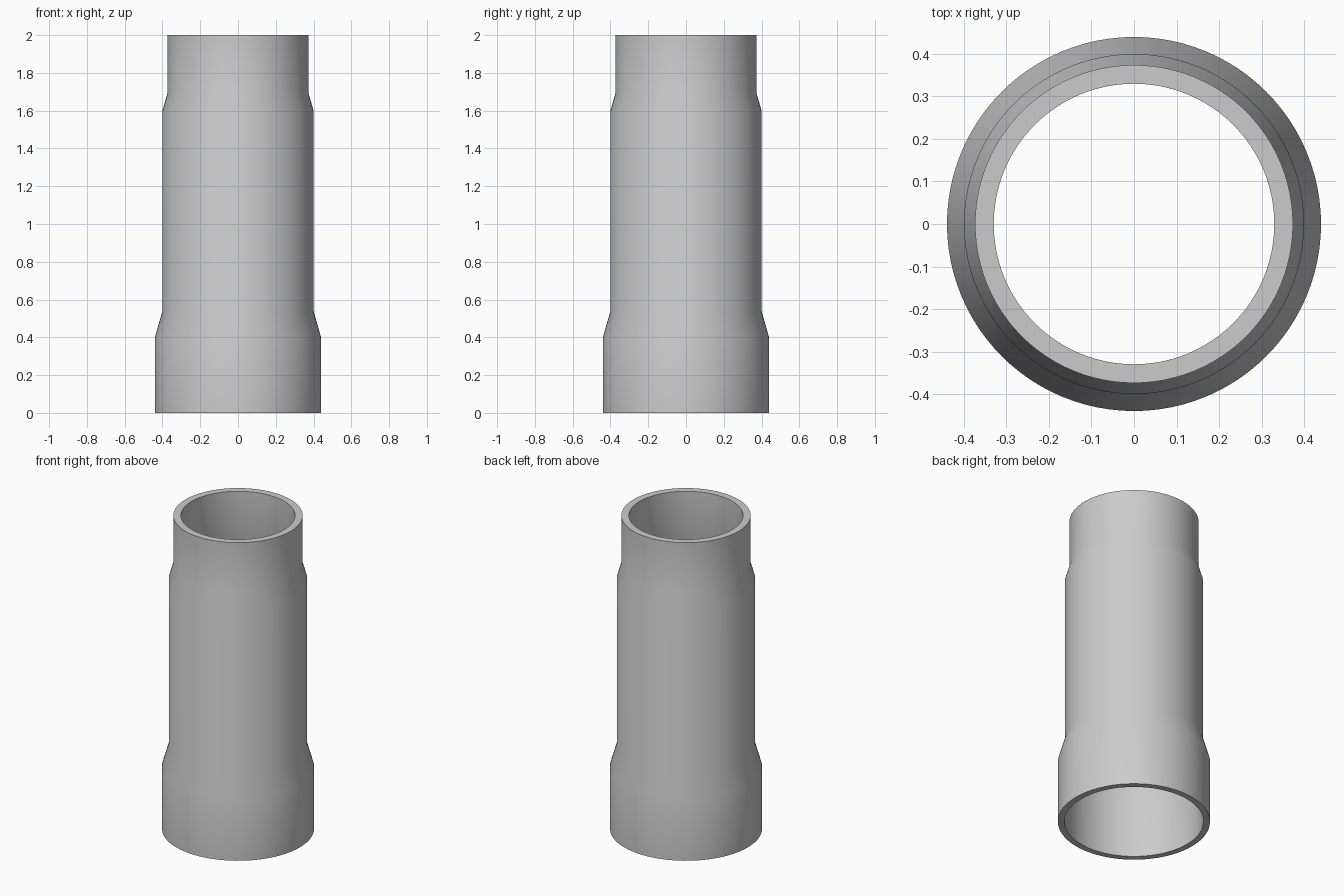
import bpy
import bmesh
import math
from mathutils import Vector

cube = bpy.data.objects.get("Cube")
if cube:
    bpy.data.objects.remove(cube, do_unlink=True)

SEGMENTS = 96

# Plain grey plastic
grey = bpy.data.materials.new("plain_grey")
grey.use_nodes = True
colour = (0.6, 0.6, 0.6, 1)
grey.diffuse_color = colour
grey.node_tree.nodes["Principled BSDF"].inputs["Base Color"].default_value = colour

# Wall profile as (radius, height): socket, body and narrowed spigot
outer = [(0.44, 0), (0.44, 0.4), (0.4, 0.54), (0.4, 1.6), (0.374, 1.69), (0.374, 2)]
inner = [(0.33, 2), (0.33, 1.69), (0.36, 1.6), (0.36, 0.54), (0.402, 0.41), (0.402, 0)]


def lathe(name, profile, material):
    """Revolve a closed profile around z."""
    bm = bmesh.new()
    verts = [bm.verts.new(Vector((r, 0, z))) for r, z in profile]
    edges = [bm.edges.new((a, b)) for a, b in zip(verts, verts[1:] + verts[:1])]
    bmesh.ops.spin(bm, geom=verts + edges, cent=(0, 0, 0), axis=(0, 0, 1),
                   angle=math.tau, steps=SEGMENTS, use_merge=True)
    bmesh.ops.remove_doubles(bm, verts=bm.verts, dist=0.0001)
    bmesh.ops.recalc_face_normals(bm, faces=bm.faces)
    mesh = bpy.data.meshes.new(name)
    bm.to_mesh(mesh)
    bm.free()
    mesh.materials.append(material)
    obj = bpy.data.objects.new(name, mesh)
    bpy.context.collection.objects.link(obj)
    return obj


# Hollow pipe, smooth along the tapers and sharp at the rims
pipe = lathe("pipe_coupling", outer + inner, grey)
bpy.ops.object.select_all(action="DESELECT")
pipe.select_set(True)
bpy.context.view_layer.objects.active = pipe
bpy.ops.object.shade_smooth_by_angle(angle=math.radians(35))
